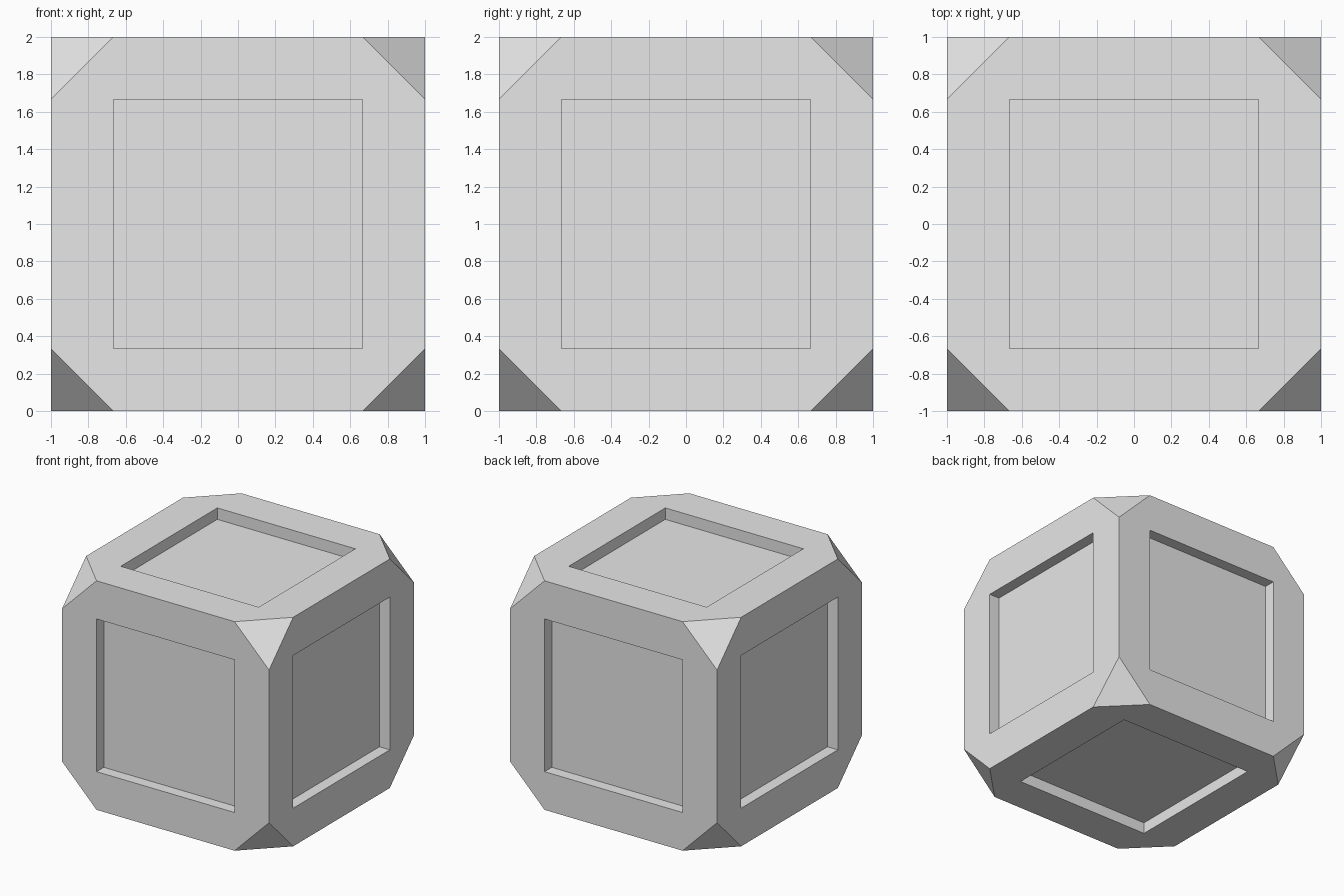
import bpy, bmesh
from mathutils import Matrix, Vector

if "Cube" in bpy.data.objects:
    bpy.data.objects.remove(bpy.data.objects["Cube"])

CORNER = 1 / 3    # corner cut along each edge
PANEL = 4 / 3     # recess width
DEPTH = 0.1       # recess depth
CENTRE = Vector((0, 0, 1))


def make_object(name, bm):
    mesh = bpy.data.meshes.new(name)
    bmesh.ops.recalc_face_normals(bm, faces=bm.faces)
    bm.to_mesh(mesh)
    bm.free()
    obj = bpy.data.objects.new(name, mesh)
    obj.location = CENTRE
    bpy.context.collection.objects.link(obj)
    return obj


# Cube with its eight corners cut off
bm = bmesh.new()
bmesh.ops.create_cube(bm, size=2)
bmesh.ops.bevel(bm, geom=bm.verts[:], offset=CORNER, offset_type='OFFSET',
                segments=1, affect='VERTICES')
block = make_object("block", bm)

grey = bpy.data.materials.new("light grey")
grey.diffuse_color = (0.8, 0.8, 0.8, 1)
grey.use_nodes = True
grey.node_tree.nodes["Principled BSDF"].inputs["Base Color"].default_value = grey.diffuse_color
block.data.materials.append(grey)

# Six slabs that sink a square recess into every side
bm = bmesh.new()
for axis in range(3):
    for side in (-1, 1):
        size = Vector((PANEL,) * 3)
        size[axis] = 2 * DEPTH
        pos = Vector()
        pos[axis] = side
        bmesh.ops.create_cube(bm, size=1,
                              matrix=Matrix.Translation(pos) @ Matrix.Diagonal(size).to_4x4())
cutter = make_object("recess_cutter", bm)
cutter.data.materials.append(grey)
cutter.hide_render = True
cutter.hide_set(True)

cut = block.modifiers.new("recesses", 'BOOLEAN')
cut.operation = 'DIFFERENCE'
cut.solver = 'EXACT'
cut.object = cutter
